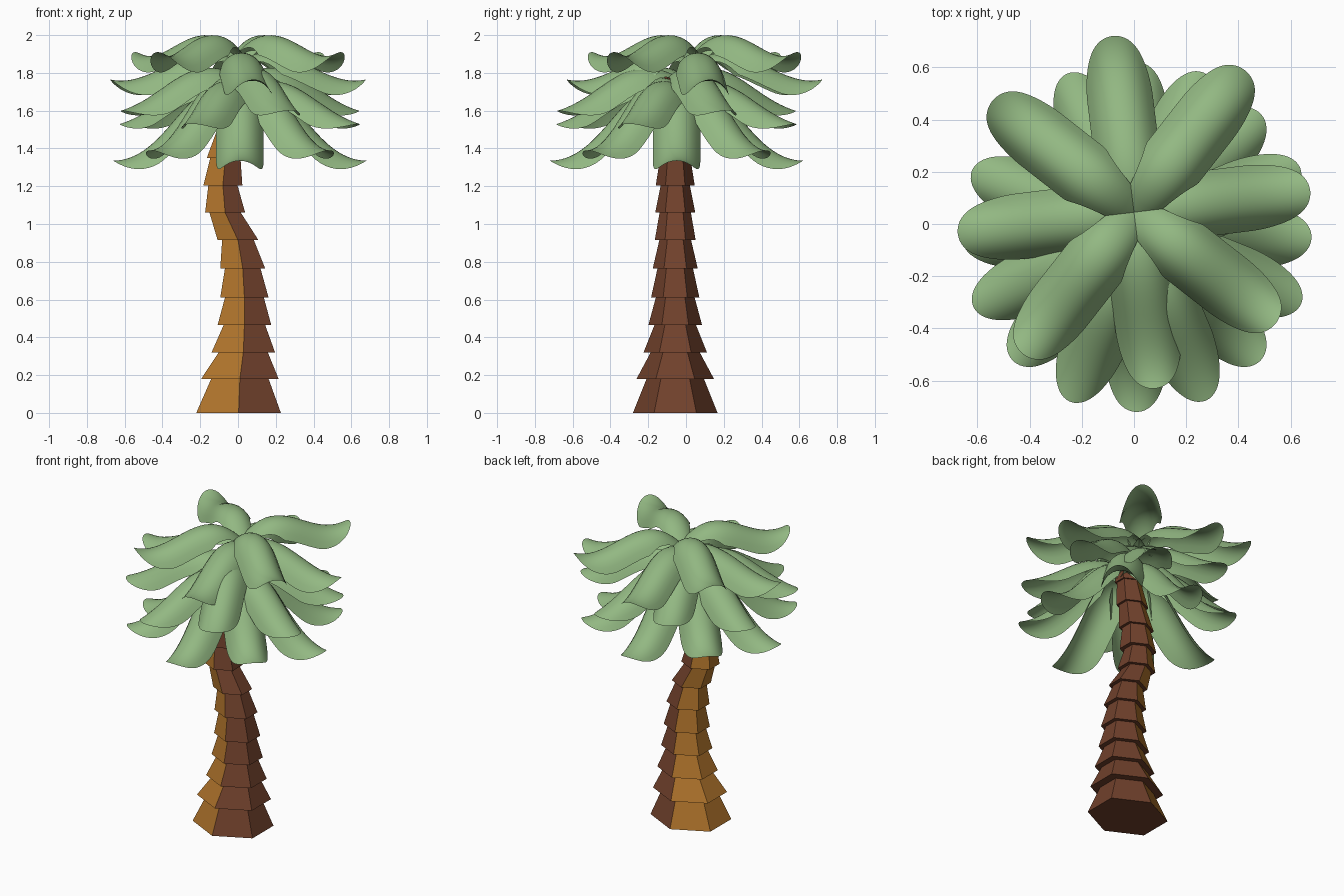
import bpy, bmesh, math
from mathutils import Vector

if "Cube" in bpy.data.objects:
    bpy.data.objects.remove(bpy.data.objects["Cube"])


def material(name, rgb):
    mat = bpy.data.materials.new(name)
    mat.use_nodes = True
    color = (*rgb, 1)
    mat.diffuse_color = color
    mat.node_tree.nodes["Principled BSDF"].inputs["Base Color"].default_value = color
    return mat


leaf_green = material("leaf green", (0.29, 0.48, 0.225))
bark_brown = material("bark brown", (0.165, 0.053, 0.025))
bark_ochre = material("bark ochre", (0.43, 0.172, 0.024))


def add_object(name, mesh):
    obj = bpy.data.objects.new(name, mesh)
    bpy.context.collection.objects.link(obj)
    return obj


# Trunk: stacked flared hexagonal segments along a bent centre line
# Each row: height, centre x, flared bottom radius, narrow top radius
SEGMENTS = [
    (0.0, 0.003, 0.224, 0.152), (0.18, 0.01, 0.205, 0.13),
    (0.32, 0.028, 0.168, 0.11), (0.465, 0.034, 0.142, 0.103),
    (0.61, 0.034, 0.128, 0.094), (0.765, 0.025, 0.119, 0.084),
    (0.915, 0.0, 0.108, 0.083), (1.06, -0.068, 0.106, 0.077),
    (1.205, -0.08, 0.103, 0.08), (1.35, -0.067, 0.098, 0.075),
    (1.5, -0.035, 0.09, 0.07), (1.65, -0.01, 0.08, 0.06), (1.78, 0.0, 0, 0),
]
TRUNK_Y = -0.057


def hex_ring(bm, x, z, radius):
    ring = []
    for k in range(6):
        a = math.radians(60 * k - 90)
        ring.append(bm.verts.new((x + radius * math.cos(a) / math.cos(math.pi / 6),
                                  TRUNK_Y + radius * math.sin(a), z)))
    return ring


bm = bmesh.new()
for (z0, x0, low_r, top_r), (z1, x1, _, _) in zip(SEGMENTS, SEGMENTS[1:]):
    low, top = hex_ring(bm, x0, z0, low_r), hex_ring(bm, x1, z1, top_r)
    bm.faces.new(low[::-1])
    bm.faces.new(top)
    for k in range(6):
        n = (k + 1) % 6
        side = bm.faces.new((low[k], low[n], top[n], top[k]))
        # The three faces turned to -x carry the lighter bark
        side.material_index = 1 if k >= 3 else 0
trunk_mesh = bpy.data.meshes.new("trunk")
bm.to_mesh(trunk_mesh)
bm.free()
trunk_mesh.materials.append(bark_brown)
trunk_mesh.materials.append(bark_ochre)
add_object("trunk", trunk_mesh)

# Fronds: arched sheets swept along a bezier ridge, with a rounded tip
HALF_WIDTH, DROOP = 0.126, 0.105
ROWS, COLS = 32, 12


def bezier(ridge, s):
    a, b, c, d = [Vector((r, 0, z)) for r, z in ridge]
    q = 1 - s
    point = a * q**3 + b * 3 * q * q * s + c * 3 * q * s * s + d * s**3
    slope = (b - a) * q * q + (c - b) * 2 * q * s + (d - c) * s * s
    return point, slope.normalized()


def frond_mesh(name, ridge):
    length = ridge[-1][0]
    bm = bmesh.new()
    rows = []
    for i in range(ROWS + 1):
        # Rows crowd towards the tip to keep its outline round
        p, tangent = bezier(ridge, 1 - (1 - i / ROWS) ** 1.8)
        normal = Vector((-tangent.z, 0, tangent.x))
        t = p.x / length
        tip = max(0, (t - 0.7) / 0.3)
        width = min(1, 0.5 + 1.4 * t) * math.sqrt(max(0.0004, 1 - tip * tip))
        row = []
        for j in range(COLS + 1):
            u = (2 * j / COLS - 1) * width
            drop = DROOP * (0.6 * u**2 + 0.4 * u**4)
            row.append(bm.verts.new(p + Vector((0, u * HALF_WIDTH, 0)) - normal * drop))
        rows.append(row)
    for a, b in zip(rows, rows[1:]):
        for j in range(COLS):
            bm.faces.new((a[j], b[j], b[j + 1], a[j + 1])).smooth = True
    mesh = bpy.data.meshes.new(name)
    bm.to_mesh(mesh)
    bm.free()
    mesh.materials.append(leaf_green)
    return mesh


def frond_tier(name, ridge, centre, start_angle, lift=0.0):
    mesh = frond_mesh(name, ridge)
    for k in range(4):
        obj = add_object(f"{name}_{k + 1}", mesh)
        obj.location = (*centre, lift)
        obj.rotation_euler.z = math.radians(start_angle + 90 * k)


UPPER, LOWER = (0, 0.045), (0.01, -0.05)
middle = [(0, 1.78), (0.3, 1.93), (0.4, 1.68), (0.68, 1.6)]
bottom = [(0, 1.68), (0.28, 1.86), (0.36, 1.34), (0.67, 1.335)]
frond_tier("crown_frond", [(0, 1.885), (0.27, 2.18), (0.44, 1.8), (0.69, 1.91)], UPPER, 52)
frond_tier("upper_frond", [(0, 1.86), (0.25, 2.02), (0.45, 1.71), (0.68, 1.765)], UPPER, 7)
frond_tier("middle_frond_high", middle, LOWER, 23)
frond_tier("middle_frond_low", middle, LOWER, -22, -0.07)
frond_tier("lower_frond_diagonal", bottom, LOWER, 45, 0.055)
frond_tier("lower_frond_straight", bottom, LOWER, 0)
